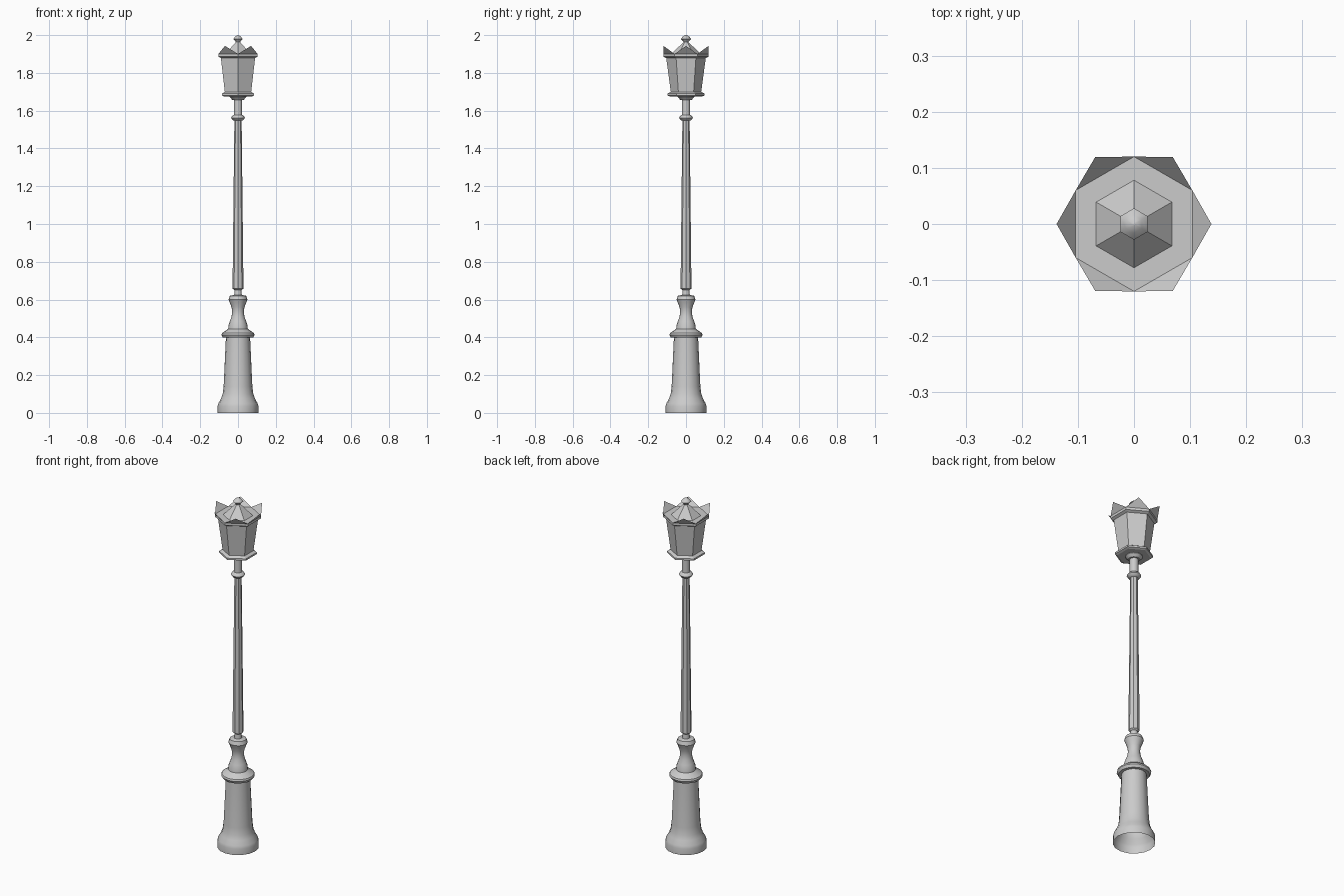
import bpy
from math import sin, cos, pi, radians

if "Cube" in bpy.data.objects:
    bpy.data.objects.remove(bpy.data.objects["Cube"])


def make_object(name, verts, faces, angle):
    mesh = bpy.data.meshes.new(name)
    mesh.from_pydata(verts, [], faces)
    obj = bpy.data.objects.new(name, mesh)
    bpy.context.collection.objects.link(obj)
    bpy.ops.object.select_all(action='DESELECT')
    obj.select_set(True)
    bpy.context.view_layer.objects.active = obj
    if angle:
        bpy.ops.object.shade_smooth_by_angle(angle=radians(angle))
    return obj


def lathe(name, profile, sides, angle=0, cap_bottom=False, cap_top=False):
    """Turn a bottom-to-top (radius, z) profile; a vertex lies on +y."""
    verts = [(r * cos(pi / 2 + 2 * pi * i / sides), r * sin(pi / 2 + 2 * pi * i / sides), z)
             for r, z in profile for i in range(sides)]
    faces = []
    for k in range(len(profile) - 1):
        for i in range(sides):
            j = (i + 1) % sides
            faces.append((k * sides + i, k * sides + j, (k + 1) * sides + j, (k + 1) * sides + i))
    if cap_bottom:
        faces.append(tuple(reversed(range(sides))))
    if cap_top:
        faces.append(tuple(range(len(verts) - sides, len(verts))))
    return make_object(name, verts, faces, angle)


# Flared pedestal, open underneath
lathe("pedestal", [(.108, 0), (.108, .035), (.104, .05), (.09, .075), (.081, .10), (.076, .14),
                   (.064, .40)], 16, 35)

# Moulded flange on the pedestal
lathe("pedestal_flange", [(.062, .398), (.08, .398), (.088, .412), (.085, .422), (.052, .445)],
      16, 30, cap_bottom=True, cap_top=True)

# Turned baluster and neck
lathe("baluster", [(.052, .443), (.05, .465), (.043, .485), (.034, .51), (.031, .535),
                   (.034, .56), (.044, .585), (.05, .60), (.043, .62), (.02, .625), (.018, .655)],
      16, 40)

# Tapered pole with faceted sides
lathe("pole", [(.018, .65), (.029, .658), (.019, 1.57)], 8, cap_bottom=True)

# Ring near the top of the pole
lathe("pole_ring", [(.019, 1.547), (.029, 1.55), (.037, 1.562), (.029, 1.574), (.022, 1.578)],
      16, 40)

# Upper pole and collar holding the lantern
lathe("lantern_collar", [(.022, 1.575), (.022, 1.656), (.03, 1.657), (.044, 1.672), (.044, 1.68)],
      16, 35)

# Hexagonal lantern tray, glass body and roof
lathe("lantern_tray", [(.085, 1.675), (.098, 1.68), (.098, 1.69), (.08, 1.70)], 6,
      cap_bottom=True, cap_top=True)
lathe("lantern_body", [(.08, 1.695), (.105, 1.882)], 6)
lathe("lantern_roof", [(.104, 1.878), (.12, 1.886), (.12, 1.90), (.078, 1.90), (.013, 1.963)], 6,
      cap_bottom=True)

# Finial knob
lathe("finial", [(.013, 1.96), (.014, 1.966), (.028, 1.98), (.016, 1.993), (.003, 2.0)], 6, 60,
      cap_top=True)

# Crown of flat pointed leaves on the roof edges
verts, faces = [], []
for i in range(6):
    a = i * pi / 3
    for r, da, z in ((.12, -pi / 6, 1.90), (.12, pi / 6, 1.90), (.138, 0, 1.943)):
        verts.append((r * cos(a + da), r * sin(a + da), z))
    faces.append((3 * i, 3 * i + 1, 3 * i + 2))
make_object("crown_leaves", verts, faces, 0)
